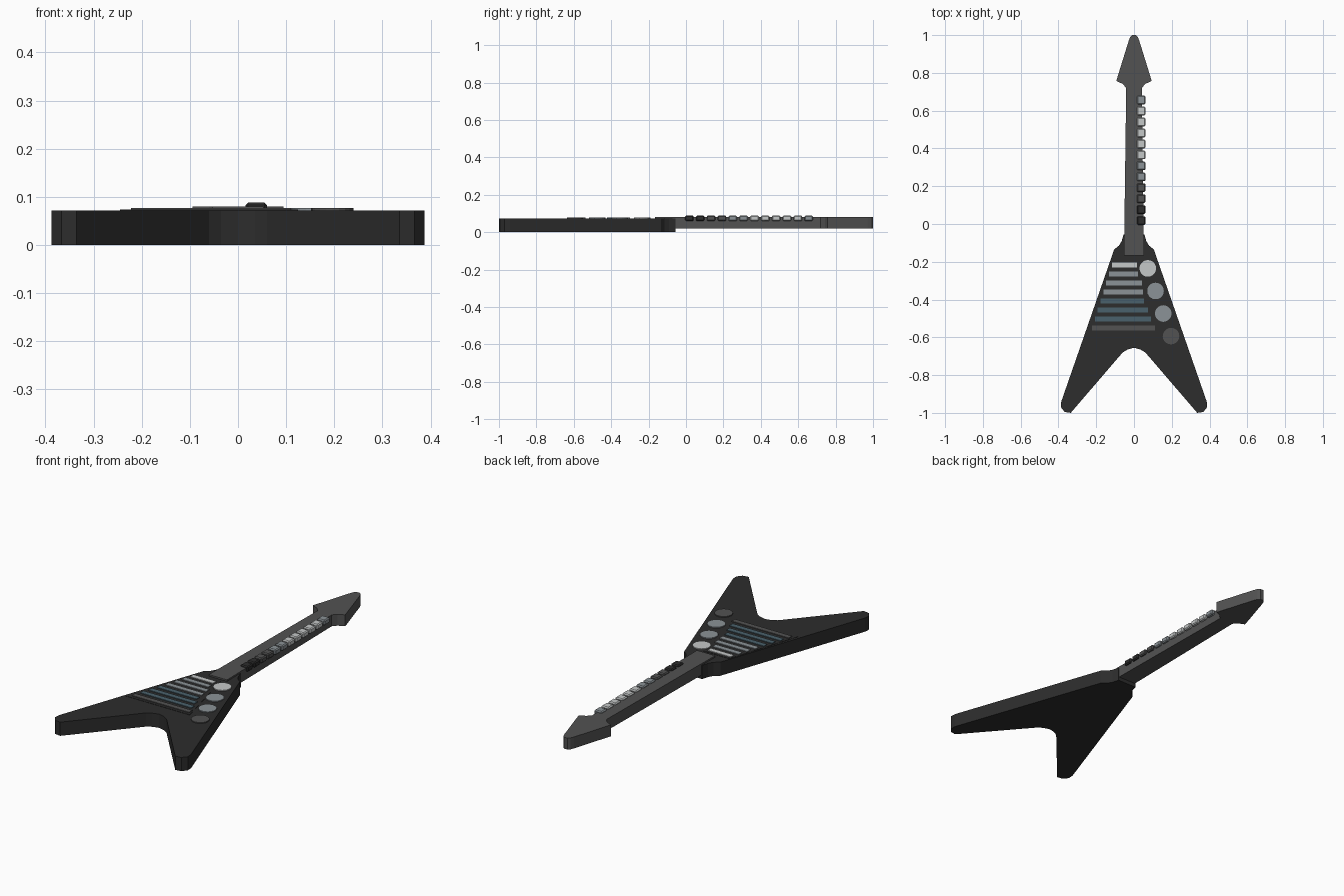
import bpy, bmesh, math

cube = bpy.data.objects.get("Cube")
if cube:
    bpy.data.objects.remove(cube, do_unlink=True)


def material(name, r, g, b):
    m = bpy.data.materials.new(name)
    m.use_nodes = True
    m.diffuse_color = (r, g, b, 1)
    bsdf = m.node_tree.nodes["Principled BSDF"]
    bsdf.inputs["Base Color"].default_value = (r, g, b, 1)
    return m


black = material("body black", .026, .026, .026)
dark = material("dark grey", .085, .085, .085)
teal = material("slate teal", .068, .12, .15)
grey = material("mid grey", .26, .29, .31)
pale = material("pale grey", .56, .58, .58)


def prism(name, outline, z0, z1, mat, bevel=0):
    """Extrude a flat outline from z0 up to z1."""
    bm = bmesh.new()
    face = bm.faces.new([bm.verts.new((x, y, z0)) for x, y in outline])
    ext = bmesh.ops.extrude_face_region(bm, geom=[face])
    verts = [v for v in ext["geom"] if isinstance(v, bmesh.types.BMVert)]
    bmesh.ops.translate(bm, verts=verts, vec=(0, 0, z1 - z0))
    bmesh.ops.recalc_face_normals(bm, faces=bm.faces)
    mesh = bpy.data.meshes.new(name)
    bm.to_mesh(mesh)
    bm.free()
    mesh.materials.append(mat)
    ob = bpy.data.objects.new(name, mesh)
    bpy.context.collection.objects.link(ob)
    if bevel:
        mod = ob.modifiers.new("Bevel", "BEVEL")
        mod.width = bevel
        mod.segments = 1
    return ob


def mirrored(half):
    """Close a right-hand outline with its mirror image."""
    return half + [(-x, y) for x, y in reversed(half) if x > 0]


def rect(x0, x1, y0, y1):
    return [(x0, y0), (x1, y0), (x1, y1), (x0, y1)]


# Winged body
prism("body", mirrored([
    (.055, -.055), (.065, -.09), (.08, -.115), (.105, -.135), (.385, -.94),
    (.387, -.97), (.367, -.995), (.335, -1), (.06, -.68), (.035, -.665),
    (0, -.655)]), 0, .072, black)

# Neck and arrow-shaped headstock
prism("neck", mirrored([(.041, .735), (.053, -.167)]), .02, .08, dark)
prism("headstock", mirrored([
    (.041, .72), (.06, .742), (.094, .757), (.028, .97), (.02, .99), (.01, 1)]),
    .02, .08, dark)

# Panel under the strips
prism("strip_panel", [(-.245, -.58), (.125, -.58), (.03, -.19), (-.12, -.19)],
      .07, .0735, black)

# Strips widening toward the wings
strip_mats = [pale, grey, grey, grey, teal, teal, teal, dark]
right_ends = [.016, .021, .042, .048, .053, .074, .09, .11]
for i, (mat, right) in enumerate(zip(strip_mats, right_ends)):
    y = -.217 - .0477 * i
    left = -.117 - .015 * i
    prism(f"strip_{i + 1}", rect(left, right, y - .0135, y + .0135), .07, .077, mat)

# Round pads down the left wing
for i, mat in enumerate([pale, grey, grey, dark]):
    cx, cy = .073 + .041 * i, -.235 - .1195 * i
    ring = [(cx + .044 * math.cos(a * math.tau / 20),
             cy + .044 * math.sin(a * math.tau / 20)) for a in range(20)]
    prism(f"pad_{i + 1}", ring, .07, .077, mat)

# Keys along the neck edge
key_mats = [black] * 2 + [dark] * 2 + [grey] * 2 + [pale] * 5 + [grey]
for i, mat in enumerate(key_mats):
    y = .018 + .058 * i
    prism(f"neck_key_{i + 1}", rect(.016, .06, y - .023, y + .023),
          .06, .088, mat, .005)
